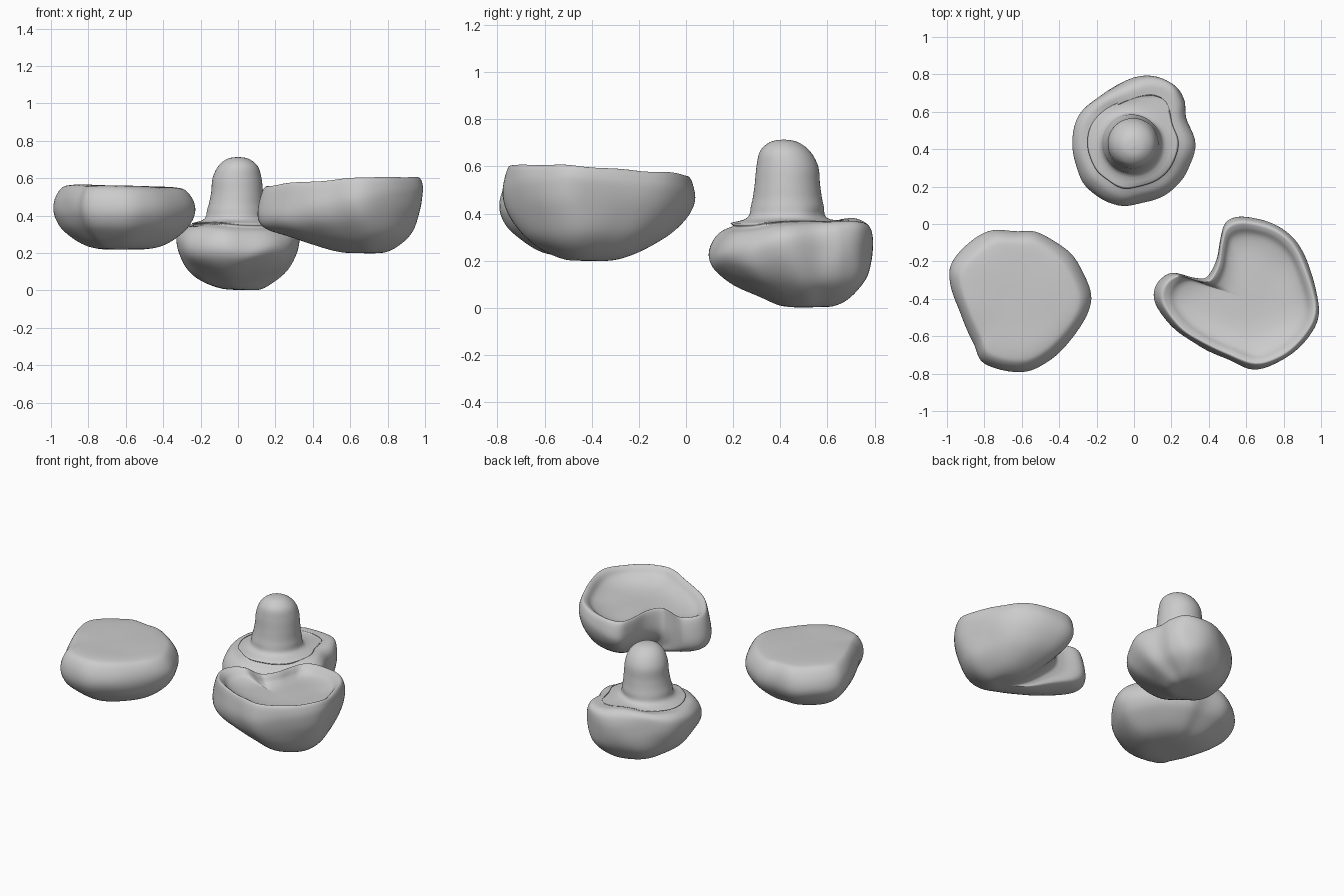
import bpy, bmesh, math
from mathutils import Vector, noise


def catmull(p, t):
    a, b, c, d = p
    return 0.5 * (2 * b + (c - a) * t + (2 * a - 5 * b + 4 * c - d) * t * t
                  + (3 * b - a - 3 * c + d) * t ** 3)


def smooth(points, steps, closed):
    pts = [Vector(p) for p in points]
    n, out = len(pts), []
    for i in range(n if closed else n - 1):
        idx = [i - 1, i, i + 1, i + 2]
        quad = [pts[k % n] if closed else pts[min(max(k, 0), n - 1)] for k in idx]
        out += [catmull(quad, j / steps) for j in range(steps)]
    if not closed:
        out.append(pts[-1])
    return out


def loft(name, centre, outline, rings, lump, radius=0.0):
    """rings: (scale, z, shift x, shift y, tilt x, tilt y, roundness), bottom to top"""
    c = Vector(centre)
    loop = [p - c for p in smooth(outline, 6, True)]
    bm = bmesh.new()
    rows = []
    for s, z, dx, dy, tx, ty, k in smooth(rings, 5, False):
        row = []
        for p in loop:
            q = p.lerp(p.normalized() * radius, k) * s
            co = Vector((c.x + dx + q.x, c.y + dy + q.y, z + tx * q.x + ty * q.y))
            # gentle hand-sculpted unevenness, fading on round sections
            co += noise.noise_vector(co * 5) * lump * (1 - k) * min(1, s)
            row.append(bm.verts.new(co))
        rows.append(row)
    n = len(loop)
    for a, b in zip(rows, rows[1:]):
        for i in range(n):
            j = (i + 1) % n
            bm.faces.new((a[i], a[j], b[j], b[i]))
    bmesh.ops.remove_doubles(bm, verts=bm.verts, dist=0.0008)
    bmesh.ops.holes_fill(bm, edges=bm.edges, sides=0)
    bmesh.ops.recalc_face_normals(bm, faces=bm.faces)
    for f in bm.faces:
        f.smooth = True
    me = bpy.data.meshes.new(name)
    bm.to_mesh(me)
    bm.free()
    ob = bpy.data.objects.new(name, me)
    bpy.context.collection.objects.link(ob)
    return ob


# left: flat-topped pebble
loft("flat_pebble", (-0.61, -0.42),
     [(-.76, -.03), (-.62, -.04), (-.5, -.05), (-.35, -.15), (-.24, -.33),
      (-.24, -.46), (-.32, -.6), (-.45, -.73), (-.6, -.79), (-.8, -.75),
      (-.86, -.63), (-.93, -.48), (-.985, -.3), (-.97, -.2), (-.88, -.1)],
     [(0, .218, 0, 0, 0, 0, 0), (.35, .222, 0, 0, 0, 0, 0),
      (.6, .25, 0, 0, 0, 0, 0), (.85, .32, 0, 0, 0, 0, 0),
      (.96, .375, 0, 0, 0, 0, 0), (1, .43, 0, 0, 0, 0, 0),
      (.97, .49, 0, 0, -.02, 0, 0), (.88, .54, 0, 0, -.03, 0, 0),
      (.75, .556, 0, 0, -.03, 0, 0), (.4, .56, 0, 0, -.03, 0, 0),
      (0, .56, 0, 0, 0, 0, 0)], 0.008)

# right: notched crescent stone with a dished top and a keel below
loft("dished_crescent", (0.65, -0.42),
     [(.6, .04), (.5, .01), (.465, -.08), (.44, -.2), (.39, -.285), (.32, -.29),
      (.2, -.265), (.12, -.33), (.12, -.43), (.22, -.56), (.35, -.65), (.5, -.72),
      (.65, -.775), (.8, -.72), (.94, -.6), (.99, -.45), (.94, -.25), (.87, -.1),
      (.75, 0)],
     [(0, .2, .05, 0, 0, 0, 0), (.25, .203, .05, 0, 0, 0, 0),
      (.5, .24, .04, 0, 0, 0, 0), (.75, .305, .03, 0, .05, 0, 0),
      (.93, .39, .01, 0, .13, 0, 0), (1, .47, 0, 0, .17, -.02, 0),
      (.985, .54, 0, 0, .1, -.04, 0), (.94, .582, 0, 0, .05, -.05, 0),
      (.87, .572, 0, 0, .05, -.05, 0), (.76, .535, 0, 0, .05, -.05, 0),
      (.5, .51, 0, 0, .04, -.03, 0), (0, .505, 0, 0, 0, 0, 0)], 0.01)

# back: lumpy base with a rounded stem rising from it
loft("stemmed_base", (0, 0.43),
     [(.07, .79), (.22, .76), (.275, .67), (.29, .56), (.33, .44), (.29, .29),
      (.22, .2), (.1, .13), (-.06, .09), (-.2, .16), (-.29, .25), (-.33, .42),
      (-.29, .58), (-.15, .71)],
     [(0, .003, .01, .09, 0, 0, 0), (.3, .008, .01, .085, 0, 0, 0),
      (.55, .045, 0, .075, 0, 0, 0), (.8, .11, 0, .04, 0, .02, 0),
      (.95, .185, 0, .01, 0, .07, 0), (1, .25, 0, 0, 0, .12, 0),
      (.97, .305, 0, 0, 0, .13, 0), (.86, .342, 0, 0, 0, .1, 0),
      (.7, .357, 0, 0, 0, .05, 0), (1.35, .375, -.01, 0, 0, 0, 1),
      (1.13, .44, -.01, 0, 0, 0, 1), (1.03, .52, -.005, 0, 0, 0, 1),
      (.97, .6, -.005, 0, 0, 0, 1), (.78, .665, 0, -.01, 0, 0, 1),
      (.42, .704, 0, -.015, 0, 0, 1), (0, .714, 0, -.015, 0, 0, 1)],
     0.022, radius=0.135)
